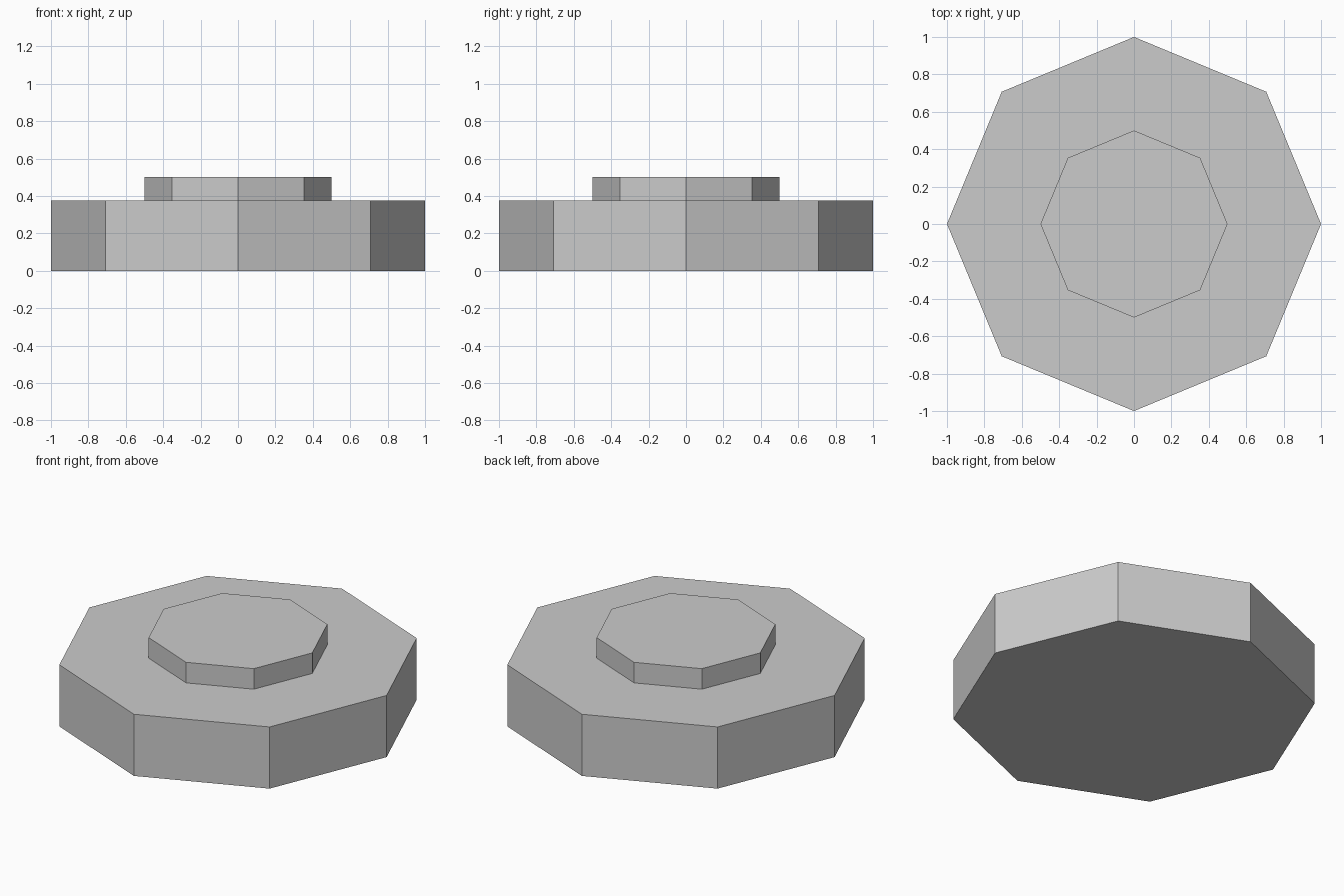
import bpy
import bmesh
from math import cos, sin, tau

if "Cube" in bpy.data.objects:
    bpy.data.objects.remove(bpy.data.objects["Cube"])

SIDES = 8
# Stepped profile: (radius, height) from the bottom edge to the top edge
PROFILE = [(1.0, 0.0), (1.0, 0.375), (0.5, 0.375), (0.5, 0.5)]


def stepped_prism(name, profile, sides):
    bm = bmesh.new()
    rings = [[bm.verts.new((r * cos(tau * i / sides), r * sin(tau * i / sides), z))
              for i in range(sides)] for r, z in profile]
    # Walls and ledge
    for low, high in zip(rings, rings[1:]):
        for i in range(sides):
            j = (i + 1) % sides
            bm.faces.new((low[i], low[j], high[j], high[i]))
    # Bottom and top caps
    bm.faces.new(rings[0][::-1])
    bm.faces.new(rings[-1])
    bmesh.ops.recalc_face_normals(bm, faces=bm.faces)
    mesh = bpy.data.meshes.new(name)
    bm.to_mesh(mesh)
    bm.free()
    obj = bpy.data.objects.new(name, mesh)
    bpy.context.collection.objects.link(obj)
    return obj


# Octagonal stud: wide base with a smaller raised disc, one closed solid
stepped_prism("octagonal_stud", PROFILE, SIDES)
